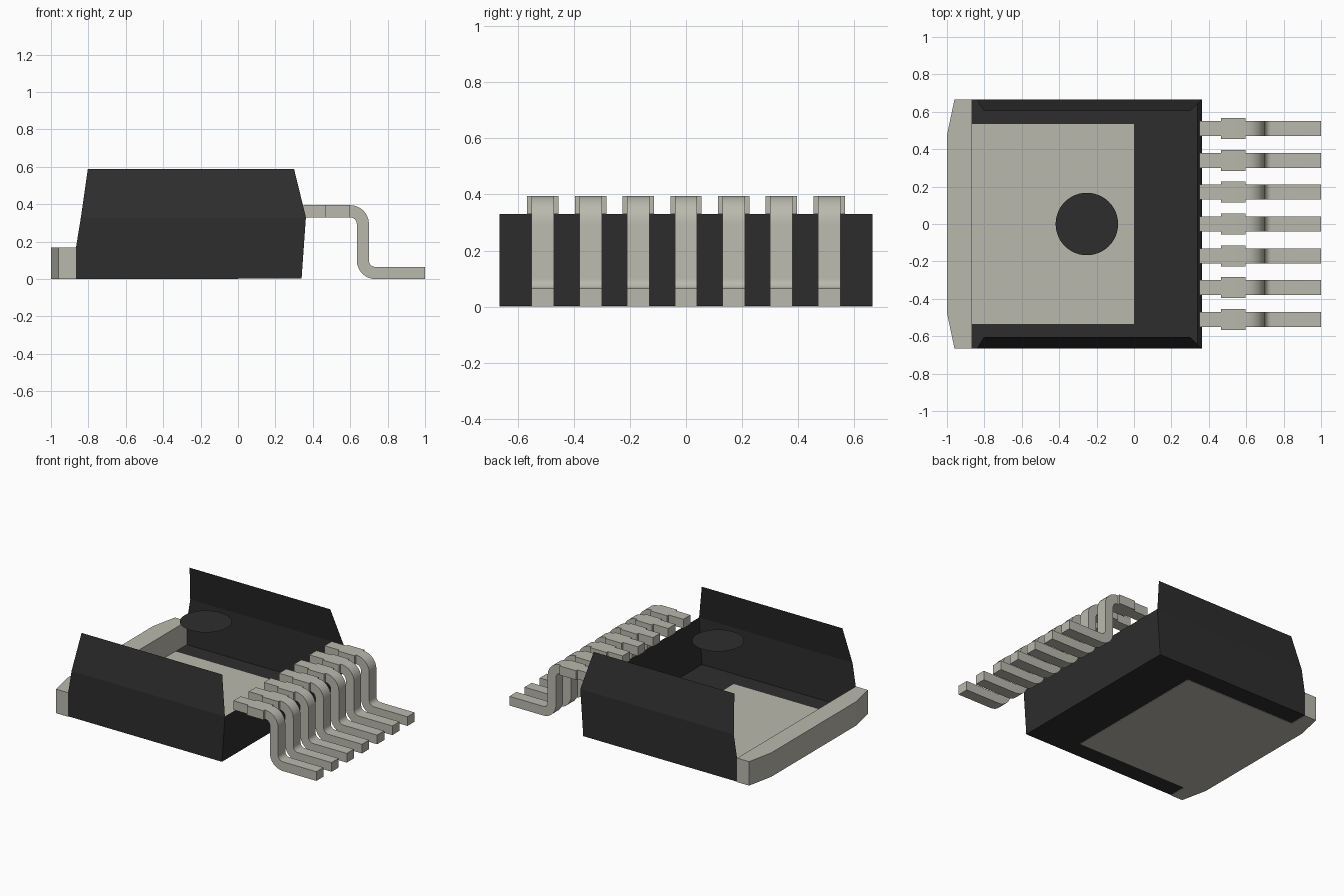
import bpy, bmesh, math
from mathutils import Vector

if "Cube" in bpy.data.objects:
    bpy.data.objects.remove(bpy.data.objects["Cube"])


def material(name, rgb):
    m = bpy.data.materials.new(name)
    m.use_nodes = True
    m.diffuse_color = (*rgb, 1)
    bsdf = next(n for n in m.node_tree.nodes if n.type == 'BSDF_PRINCIPLED')
    bsdf.inputs["Base Color"].default_value = (*rgb, 1)
    return m


BLACK = material("black plastic", (0.027, 0.027, 0.027))
METAL = material("tinned metal", (0.49, 0.485, 0.42))


def finish(name, bm, mat):
    mesh = bpy.data.meshes.new(name)
    bm.to_mesh(mesh)
    bm.free()
    mesh.materials.append(mat)
    ob = bpy.data.objects.new(name, mesh)
    bpy.context.collection.objects.link(ob)
    return ob


def sheet(name, polys, mat):
    """Open surface from a few polygons, welded along shared edges."""
    bm = bmesh.new()
    for poly in polys:
        bm.faces.new([bm.verts.new(p) for p in poly])
    bmesh.ops.remove_doubles(bm, verts=bm.verts, dist=1e-5)
    return finish(name, bm, mat)


def prism(bm, pts, direction):
    """Closed solid: polygon swept along a direction."""
    face = bm.faces.new([bm.verts.new(p) for p in pts])
    top = bmesh.ops.extrude_face_region(bm, geom=[face], use_keep_orig=True)["geom"]
    bmesh.ops.translate(bm, vec=Vector(direction),
                        verts=[v for v in top if isinstance(v, bmesh.types.BMVert)])
    bmesh.ops.recalc_face_normals(bm, faces=bm.faces)


# Moulded body: open thin shell
W, WT = 0.665, 0.605          # half width at the waist and at the top
F, MID, TOP = 0.003, 0.33, 0.588
L, R = -0.866, 0.34           # floor ends
PX, PY = 0.0, 0.535           # heat pad extent

for side, s in (("right", -1), ("left", 1)):
    lower = [(L, s*W, F), (R, s*W, F), (0.363, s*W, MID), (-0.84, s*W, MID), (L, s*W, 0.17)]
    upper = [(-0.84, s*W, MID), (0.363, s*W, MID), (0.3, s*WT, TOP), (-0.803, s*WT, TOP)]
    if s > 0:
        lower.reverse()
        upper.reverse()
    sheet("body_wall_" + side, [lower, upper], BLACK)

sheet("body_end_wall", [[(R, -W, F), (R, W, F), (0.363, W, MID), (0.363, -W, MID)]], BLACK)


def floor_rect(x0, x1, y0, y1):
    return [(x0, y0, F), (x0, y1, F), (x1, y1, F), (x1, y0, F)]


# Floor wraps around the heat pad
sheet("body_floor", [floor_rect(PX, R, -W, W),
                     floor_rect(L, PX, -W, -PY),
                     floor_rect(L, PX, PY, W)], BLACK)

# Round mark at top level
bm = bmesh.new()
bmesh.ops.create_circle(bm, cap_ends=True, segments=48, radius=0.167)
bmesh.ops.translate(bm, verts=bm.verts, vec=(-0.252, 0, 0.585))
finish("round_mark", bm, BLACK)

# Heat pad
bm = bmesh.new()
prism(bm, [(L, -PY, 0), (PX, -PY, 0), (PX, PY, 0), (L, PY, 0)], (0, 0, 0.005))
finish("heat_pad", bm, METAL)

# Mounting tab with clipped outer corners
bm = bmesh.new()
prism(bm, [(L, -W, 0), (L, W, 0), (-0.96, W, 0), (-1, 0.475, 0),
           (-1, -0.475, 0), (-0.96, -W, 0)], (0, 0, 0.17))
finish("mounting_tab", bm, METAL)


# Leads: bent strip with a wider shoulder
def arc(cx, cz, r, a0, a1, n=8):
    return [(cx + r*math.cos(math.radians(a0 + (a1 - a0)*i/n)),
             cz + r*math.sin(math.radians(a0 + (a1 - a0)*i/n))) for i in range(n + 1)]


T, RO, RI = 0.065, 0.1, 0.035     # thickness, outer and inner bend radius
ZT = 0.395
upper_c, lower_c = (0.6, ZT - RO), (0.735, RO)
outline = ([(0.35, ZT)] + arc(*upper_c, RO, 90, 0) + arc(*lower_c, RI, 180, 270)
           + [(1, T), (1, 0)] + arc(*lower_c, RO, 270, 180)
           + arc(*upper_c, RI, 0, 90) + [(0.35, ZT - T)])

bm = bmesh.new()
prism(bm, [(x, -0.04, z) for x, z in outline], (0, 0.08, 0))
for s in (-1, 1):
    prism(bm, [(x, s*0.04, z) for x, z in
               ((0.465, ZT - T), (0.595, ZT - T), (0.595, ZT), (0.465, ZT))], (0, s*0.016, 0))
lead = finish("lead_1", bm, METAL)
bpy.ops.object.select_all(action='DESELECT')
lead.select_set(True)
bpy.context.view_layer.objects.active = lead
bpy.ops.object.shade_smooth_by_angle(angle=math.radians(30))
lead.location.y = -0.51
for i in range(1, 7):
    copy = lead.copy()
    copy.name = f"lead_{i + 1}"
    copy.location.y = -0.51 + 0.17*i
    bpy.context.collection.objects.link(copy)
